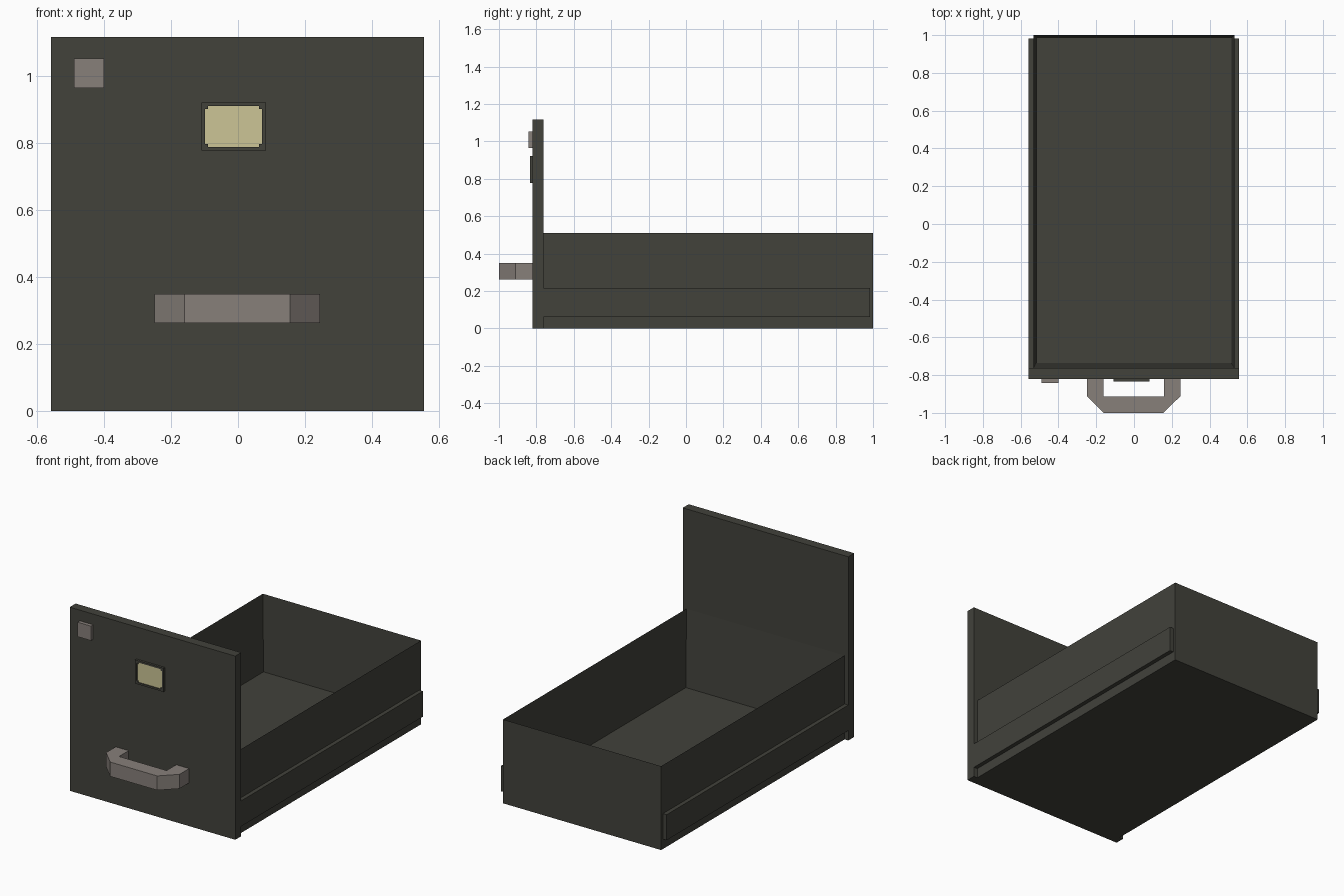
import bpy, bmesh

if "Cube" in bpy.data.objects:
    bpy.data.objects.remove(bpy.data.objects["Cube"])


def material(name, rgb):
    m = bpy.data.materials.new(name)
    m.diffuse_color = (*rgb, 1)
    m.use_nodes = True
    m.node_tree.nodes["Principled BSDF"].inputs["Base Color"].default_value = m.diffuse_color
    return m


DARK = material("dark olive metal", (0.054, 0.054, 0.044))
METAL = material("warm grey metal", (0.242, 0.215, 0.195))
CARD = material("cream card", (0.604, 0.555, 0.305))


def finish(bm, name, mat):
    bmesh.ops.recalc_face_normals(bm, faces=bm.faces)
    me = bpy.data.meshes.new(name)
    bm.to_mesh(me)
    bm.free()
    me.materials.append(mat)
    ob = bpy.data.objects.new(name, me)
    bpy.context.collection.objects.link(ob)
    return ob


def add_box(bm, x, y, z):
    vs = bmesh.ops.create_cube(bm, size=1)["verts"]
    for v in vs:
        for i, (a, b) in enumerate((x, y, z)):
            v.co[i] = a if v.co[i] < 0 else b
    return vs


def box(name, mat, x, y, z):
    bm = bmesh.new()
    add_box(bm, x, y, z)
    return finish(bm, name, mat)


# Front panel
box("front_panel", DARK, (-0.558, 0.556), (-0.82, -0.763), (0, 1.117))

# Open tray: inset the top face and push it down to the floor
bm = bmesh.new()
add_box(bm, (-0.533, 0.531), (-0.763, 1.0), (0, 0.51))
bm.normal_update()
top = max(bm.faces, key=lambda f: f.calc_center_median().z)
bmesh.ops.inset_region(bm, faces=[top], thickness=0.022)
for v in top.verts:
    v.co.z = 0.045
    if v.co.y < 0:
        v.co.y = -0.735
for v in bm.verts:  # keep the front wall thickness even at the rim
    if v.co.z > 0.5 and -0.76 < v.co.y < -0.7:
        v.co.y = -0.735
finish(bm, "tray", DARK)

# Side runners
for side, x in (("left", (-0.558, -0.533)), ("right", (0.531, 0.556))):
    box(side + "_runner", DARK, x, (-0.763, 0.983), (0.06, 0.215))

# Pull handle: plan outline extruded upwards
cx = -0.002
half = [(0.247, -0.82), (0.247, -0.912), (0.158, -1.0)]
inner = [(0.16, -0.912), (0.16, -0.82)]
outline = ([(cx + x, y) for x, y in half]
           + [(cx - x, y) for x, y in reversed(half)]
           + [(cx - x, y) for x, y in reversed(inner)]
           + [(cx + x, y) for x, y in inner])
bm = bmesh.new()
face = bm.faces.new([bm.verts.new((x, y, 0.263)) for x, y in outline])
ext = bmesh.ops.extrude_face_region(bm, geom=[face])["geom"]
for v in ext:
    if isinstance(v, bmesh.types.BMVert):
        v.co.z = 0.35
finish(bm, "pull_handle", METAL)

# Square lock
box("lock", METAL, (-0.49, -0.40), (-0.842, -0.82), (0.964, 1.052))

# Label holder frame with small corner tabs
X0, X1, Z0, Z1, W, T = -0.109, 0.083, 0.778, 0.922, 0.011, 0.020
bm = bmesh.new()
depth = (-0.834, -0.82)
for z in ((Z0, Z0 + W), (Z1 - W, Z1)):
    add_box(bm, (X0, X1), depth, z)
for x in ((X0, X0 + W), (X1 - W, X1)):
    add_box(bm, x, depth, (Z0 + W, Z1 - W))
for x in ((X0 + W, X0 + T), (X1 - T, X1 - W)):
    for z in ((Z0 + W, Z0 + T), (Z1 - T, Z1 - W)):
        add_box(bm, x, depth, z)
finish(bm, "label_frame", DARK)

# Card in the holder
box("label_card", CARD, (X0 + W, X1 - W), (-0.828, -0.82), (Z0 + W, Z1 - W))
